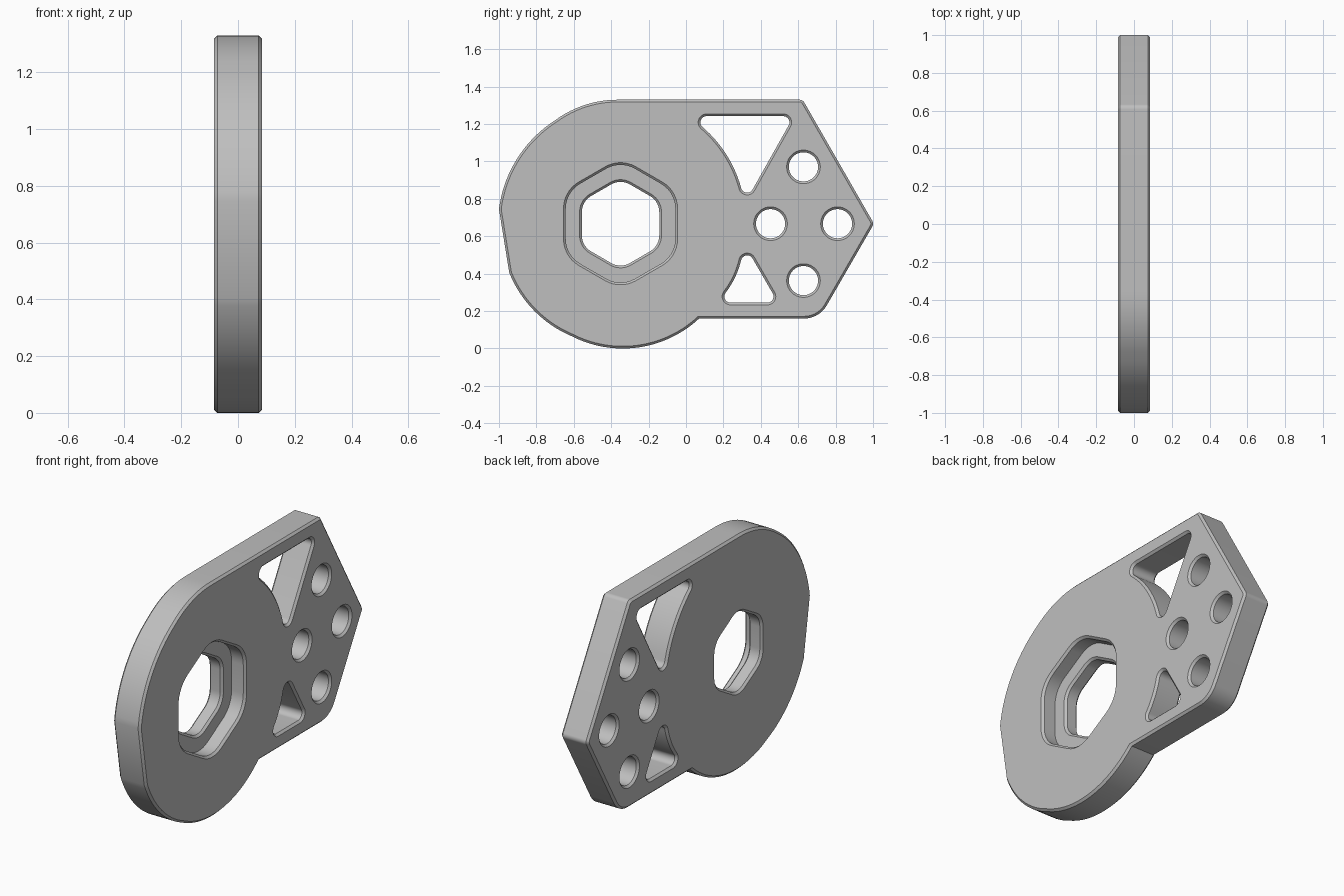
import bpy, bmesh, math
from mathutils import Vector
from mathutils.geometry import intersect_line_line_2d

if "Cube" in bpy.data.objects:
    bpy.data.objects.remove(bpy.data.objects["Cube"])

HALF = 0.085            # half the plate thickness
CHAMFER = 0.012
HUB = Vector((-0.35, 0.667))

grey = bpy.data.materials.new("plain_grey")
grey.use_nodes = True
COLOUR = (0.52, 0.52, 0.52, 1)
grey.diffuse_color = COLOUR
grey.node_tree.nodes["Principled BSDF"].inputs["Base Color"].default_value = COLOUR


# Profile helpers, all in (y, z)
def arc(a, via, b, n=16):
    """Points on the circle through a, via and b, with b left out."""
    a, via, b = Vector(a), Vector(via), Vector(b)
    d1, d2 = via - a, b - a
    den = 2 * (d1.x * d2.y - d1.y * d2.x)
    c = a + Vector((d2.y * d1.length_squared - d1.y * d2.length_squared,
                    d1.x * d2.length_squared - d2.x * d1.length_squared)) / den
    start, stop = a - c, b - c
    sweep = math.atan2(start.x * stop.y - start.y * stop.x, start.dot(stop))
    ang, r = math.atan2(start.y, start.x), start.length
    return [c + r * Vector((math.cos(ang + sweep * i / n), math.sin(ang + sweep * i / n)))
            for i in range(n)]


def fillet(before, corner, after, r, n=8):
    """Rounded corner between two straight edges."""
    p = Vector(corner)
    u, v = (Vector(before) - p).normalized(), (Vector(after) - p).normalized()
    half = u.angle(v) / 2
    a, b = p + u * r / math.tan(half), p + v * r / math.tan(half)
    via = p + (u + v).normalized() * (r / math.sin(half) - r)
    return arc(a, via, b, n) + [b]


def offset(pts, d, rounded=False):
    """Move a counter-clockwise profile outward by d, with mitred or round corners."""
    out = []
    for i, p in enumerate(pts):
        e0, e1 = p - pts[i - 1], pts[(i + 1) % len(pts)] - p
        n0, n1 = Vector((e0.y, -e0.x)).normalized(), Vector((e1.y, -e1.x)).normalized()
        turn = math.atan2(n0.x * n1.y - n0.y * n1.x, n0.dot(n1))
        if rounded and turn > 0.4:
            steps, ang = math.ceil(turn / 0.15), math.atan2(n0.y, n0.x)
            for k in range(steps + 1):
                t = ang + turn * k / steps
                out.append(p + d * Vector((math.cos(t), math.sin(t))))
        else:
            out.append(p + (n0 + n1).normalized() * d / math.cos(turn / 2))
    return out


def ccw(pts):
    pts = [Vector(p) for p in pts]
    area = sum(pts[i - 1].x * p.y - pts[i - 1].y * p.x for i, p in enumerate(pts))
    return pts if area > 0 else pts[::-1]


def regular(centre, r, sides):
    return [Vector(centre) + r * Vector((math.cos(t), math.sin(t)))
            for t in (math.tau * (i + 0.5) / sides for i in range(sides))]


def loft(name, profile, sections):
    """Closed solid through (x, profile offset) sections."""
    bm = bmesh.new()
    rings = [[bm.verts.new((x, p.x, p.y)) for p in offset(profile, d)] for x, d in sections]
    n = len(profile)
    for a, b in zip(rings, rings[1:]):
        for i in range(n):
            bm.faces.new((a[i - 1], a[i], b[i], b[i - 1]))
    bm.faces.new(rings[0])
    bm.faces.new(rings[-1])
    bmesh.ops.recalc_face_normals(bm, faces=bm.faces)
    mesh = bpy.data.meshes.new(name)
    bm.to_mesh(mesh)
    bm.free()
    mesh.materials.append(grey)
    obj = bpy.data.objects.new(name, mesh)
    bpy.context.collection.objects.link(obj)
    return obj


# Plate: round hub end running into a pointed end
top, low, nose = 1.33, 0.16, (1.005, 0.667)
top_corner, low_corner, neck = (0.624, top), (0.712, low), (0.07, low)
outline = arc(neck, (-0.35, 0.0), (-0.61, 0.065), 28)
outline += arc((-0.61, 0.065), (-0.81, 0.2), (-0.945, 0.405))
outline += [Vector((-0.945, 0.405))]
outline += arc((-1.0, 0.745), (-0.9, 1.02), (-0.7, 1.22), 18)
outline += arc((-0.7, 1.22), (-0.55, 1.299), (-0.36, top), 12)
outline += [Vector((-0.36, top))]
outline += fillet((0, top), top_corner, nose, 0.03)
outline += fillet(top_corner, nose, low_corner, 0.03)
outline += fillet(nose, low_corner, neck, 0.14, 12)
plate = loft("plate", ccw(outline), [(-HALF, -CHAMFER), (CHAMFER - HALF, 0),
                                     (HALF - CHAMFER, 0), (HALF, -CHAMFER)])


def cut(profile, x0=-HALF, x1=HALF, flare_back=True):
    """Chamfered opening through the plate between x0 and x1."""
    over = 0.01
    back = [(x0 - over, over), (x0 + CHAMFER, -CHAMFER)] if flare_back else [(x0, -CHAMFER)]
    tool = loft("cutter", profile, back + [(x1 - CHAMFER, -CHAMFER), (x1 + over, over)])
    tool.hide_render = True
    mod = plate.modifiers.new("cut", "BOOLEAN")
    mod.operation, mod.solver, mod.object = "DIFFERENCE", "EXACT", tool
    bpy.context.view_layer.objects.active = plate
    bpy.ops.object.modifier_apply(modifier=mod.name)
    bpy.data.objects.remove(tool)


def hexagon(apothem, r):
    core = regular(HUB, (apothem - r) / math.cos(math.pi / 6), 6)
    # turn the hexagon so that it points up
    core = [HUB + Vector((math.cos(t), math.sin(t))) * (core[0] - HUB).length
            for t in (math.pi / 6 + i * math.pi / 3 for i in range(6))]
    return offset(core, r, True)


# Hexagonal socket with a wider recess on one side
FLOOR = 0.0
cut(hexagon(0.305, 0.165), FLOOR, HALF, False)
cut(hexagon(0.219, 0.11), -HALF, FLOOR)

# Four bolt holes
for y, z in ((0.628, 0.971), (0.452, 0.667), (0.81, 0.667), (0.628, 0.363)):
    cut(regular((y, z), 0.09, 48))

# Two triangular windows, each with one side following the hub
for tip, outer, far in (((0.327, 0.866), (0.11, 1.209), (0.52, 1.209)),
                        ((0.327, 0.465), (0.238, 0.278), (0.435, 0.278))):
    mid = (Vector(tip) + Vector(outer)) / 2 - HUB
    via = HUB + mid.normalized() * 0.709
    core = ccw(arc(tip, via, outer, 14) + [Vector(outer), Vector(far)])
    cut(offset(core, 0.045, True))

# Smooth curved walls, crisp chamfers
bpy.ops.object.select_all(action="DESELECT")
plate.select_set(True)
bpy.context.view_layer.objects.active = plate
bpy.ops.object.shade_smooth_by_angle(angle=math.radians(30))
